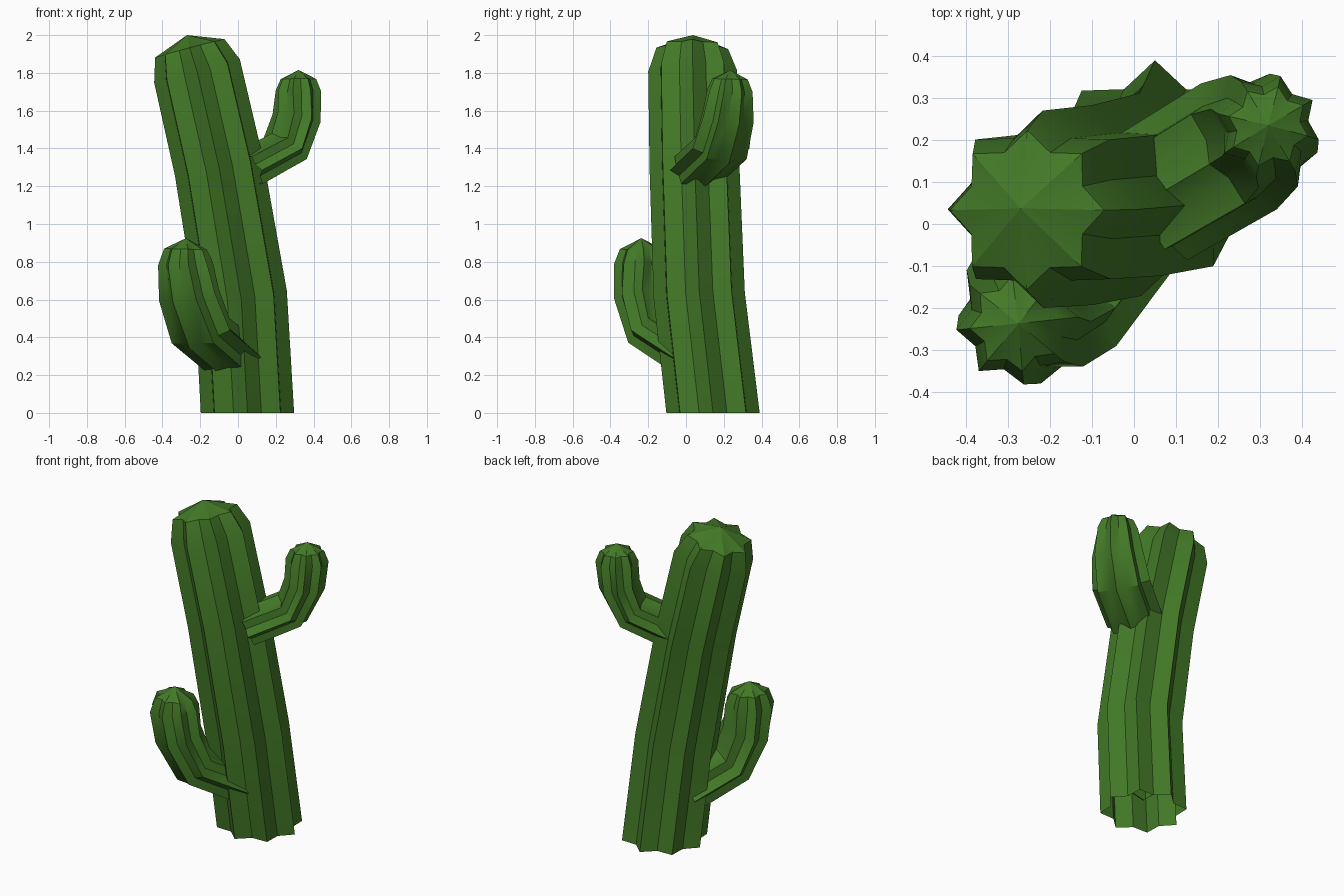
import bpy, bmesh, math
from mathutils import Vector

if "Cube" in bpy.data.objects:
    bpy.data.objects.remove(bpy.data.objects["Cube"])

green = bpy.data.materials.new("cactus green")
green.diffuse_color = (0.055, 0.19, 0.02, 1)
green.use_nodes = True
green.node_tree.nodes["Principled BSDF"].inputs["Base Color"].default_value = green.diffuse_color

RIBS = 8
VALLEY = 0.78


def ribbed_tube(name, path, azimuth, flat_base=False):
    """Sweep a ribbed star along path.
    path: (x, y, z, in-plane radius, sideways radius); last entry is the apex."""
    a = math.radians(azimuth)
    side = Vector((-math.sin(a), math.cos(a), 0))
    pts = [Vector(p[:3]) for p in path]
    bm = bmesh.new()
    rings = []
    for i, p in enumerate(path[:-1]):
        ahead = (pts[i + 1] - pts[i]).normalized()
        behind = (pts[i] - pts[i - 1]).normalized() if i else ahead
        t = (ahead + behind).normalized()
        if flat_base and i == 0:
            t = Vector((0, 0, 1))
        u = side.cross(t).normalized()      # outward, in the bend plane
        v = t.cross(u).normalized()         # sideways
        ring = []
        for k in range(2 * RIBS):
            ang = math.pi * k / RIBS
            f = VALLEY if k % 2 else 1.0
            ring.append(bm.verts.new(
                pts[i] + u * (p[3] * f * math.cos(ang)) + v * (p[4] * f * math.sin(ang))))
        rings.append(ring)
    n = 2 * RIBS
    for lo, hi in zip(rings, rings[1:]):
        for k in range(n):
            bm.faces.new((lo[k], lo[(k + 1) % n], hi[(k + 1) % n], hi[k]))
    apex = bm.verts.new(pts[-1])
    for k in range(n):
        bm.faces.new((rings[-1][k], rings[-1][(k + 1) % n], apex))
    me = bpy.data.meshes.new(name)
    bm.to_mesh(me)
    bm.free()
    me.materials.append(green)
    ob = bpy.data.objects.new(name, me)
    bpy.context.collection.objects.link(ob)
    bpy.ops.object.select_all(action='DESELECT')
    ob.select_set(True)
    bpy.context.view_layer.objects.active = ob
    bpy.ops.object.shade_smooth_by_angle(angle=math.radians(35))
    return ob


# leaning trunk, open at the ground
ribbed_tube("trunk", [
    (0.05, 0.143, 0.0, 0.247, 0.247),
    (0.015, 0.07, 0.62, 0.245, 0.242),
    (-0.10, 0.045, 1.30, 0.238, 0.238),
    (-0.217, 0.035, 1.81, 0.235, 0.235),
    (-0.255, 0.033, 1.93, 0.19, 0.19),
    (-0.27, 0.037, 2.0, 0, 0)], 0, flat_base=True)

# upper arm, to the right and back
ribbed_tube("upper_arm", [
    (0.04, 0.06, 1.285, 0.112, 0.17),
    (0.25, 0.185, 1.40, 0.115, 0.175),
    (0.31, 0.222, 1.56, 0.12, 0.155),
    (0.32, 0.232, 1.705, 0.123, 0.125),
    (0.32, 0.233, 1.767, 0.097, 0.097),
    (0.32, 0.235, 1.815, 0, 0)], 31)

# lower arm, to the left and front
ribbed_tube("lower_arm", [
    (-0.03, 0.052, 0.295, 0.13, 0.195),
    (-0.198, -0.162, 0.435, 0.133, 0.202),
    (-0.26, -0.225, 0.625, 0.14, 0.18),
    (-0.278, -0.237, 0.79, 0.146, 0.146),
    (-0.278, -0.237, 0.867, 0.114, 0.114),
    (-0.275, -0.237, 0.925, 0, 0)], 231)
